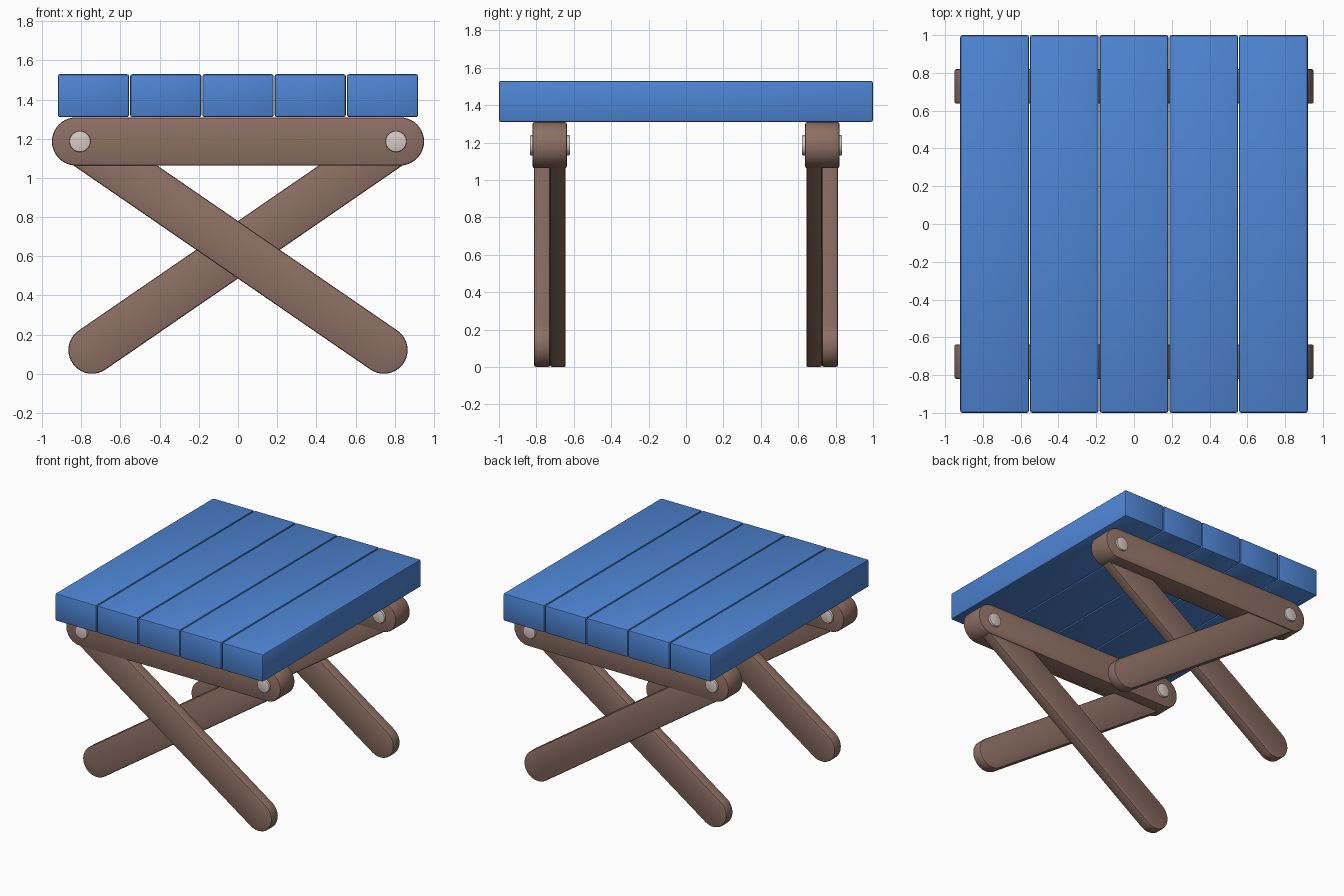
import bpy, bmesh, math
from mathutils import Vector

if "Cube" in bpy.data.objects:
    bpy.data.objects.remove(bpy.data.objects["Cube"])


def mat(name, rgb):
    m = bpy.data.materials.new(name)
    lin = [((c / 255 + 0.055) / 1.055) ** 2.4 for c in rgb]
    m.diffuse_color = (*lin, 1)
    m.use_nodes = True
    m.node_tree.nodes["Principled BSDF"].inputs["Base Color"].default_value = m.diffuse_color
    return m


BLUE = mat("blue paint", (78, 133, 212))
BROWN = mat("brown wood", (141, 111, 99))
GREY = mat("pale metal", (215, 204, 200))


def finish(name, bm, material, bevel):
    bmesh.ops.recalc_face_normals(bm, faces=bm.faces)
    # bevel only the sharp edges, so rounded ends stay smooth
    sharp = [e for e in bm.edges if e.calc_face_angle(0) > math.radians(40)]
    bmesh.ops.bevel(bm, geom=sharp, offset=bevel, segments=2, profile=0.5,
                    affect='EDGES', clamp_overlap=True)
    me = bpy.data.meshes.new(name)
    bm.to_mesh(me)
    bm.free()
    me.materials.append(material)
    ob = bpy.data.objects.new(name, me)
    bpy.context.collection.objects.link(ob)
    bpy.context.view_layer.objects.active = ob
    ob.select_set(True)
    bpy.ops.object.shade_smooth_by_angle(angle=math.radians(30))
    ob.select_set(False)
    return ob


def bar(name, a, b, r, y0, y1, material, bevel, n=20):
    """Round-ended bar from a to b in the xz plane, extruded from y0 to y1."""
    a, b = Vector(a), Vector(b)
    d = b - a
    ang = math.atan2(d.y, d.x)
    pts = []
    for c, start in ((b, ang - math.pi / 2), (a, ang + math.pi / 2)):
        for i in range(n + 1):
            t = start + math.pi * i / n
            pts.append((c.x + r * math.cos(t), c.y + r * math.sin(t)))
    if d.length == 0:                      # plain disc: drop doubled points
        pts = pts[:n] + pts[n + 1:-1]
    bm = bmesh.new()
    face = bm.faces.new([bm.verts.new((x, y0, z)) for x, z in pts])
    ext = bmesh.ops.extrude_face_region(bm, geom=[face])
    verts = [v for v in ext["geom"] if isinstance(v, bmesh.types.BMVert)]
    bmesh.ops.translate(bm, verts=verts, vec=(0, y1 - y0, 0))
    return finish(name, bm, material, bevel)


# Seat planks
pitch, width = 0.369, 0.364
for i in range(5):
    bm = bmesh.new()
    bmesh.ops.create_cube(bm, size=1)
    bmesh.ops.scale(bm, vec=(width, 2.0, 0.22), verts=bm.verts)
    bmesh.ops.translate(bm, vec=((i - 2) * pitch, 0, 1.42), verts=bm.verts)
    finish(f"seat_plank_{i + 1}", bm, BLUE, 0.012)

# Folding frame, mirrored front to back
for side, s in (("front", -1), ("back", 1)):
    bar(f"{side}_rail", (-0.827, 1.186), (0.827, 1.186), 0.123,
        s * 0.637, s * 0.82, BROWN, 0.01)
    # crossed legs: outer one leans to +x at the floor, inner one to -x
    bar(f"{side}_outer_leg", (-0.805, 1.186), (0.745, 0.121), 0.121,
        s * 0.727, s * 0.812, BROWN, 0.01)
    bar(f"{side}_inner_leg", (0.805, 1.186), (-0.745, 0.121), 0.121,
        s * 0.643, s * 0.727, BROWN, 0.01)
    # pivot bolts
    for label, x in (("left", -0.807), ("right", 0.807)):
        bar(f"{side}_{label}_bolt", (x, 1.186), (x, 1.186), 0.054,
            s * 0.62, s * 0.835, GREY, 0.005, 16)
